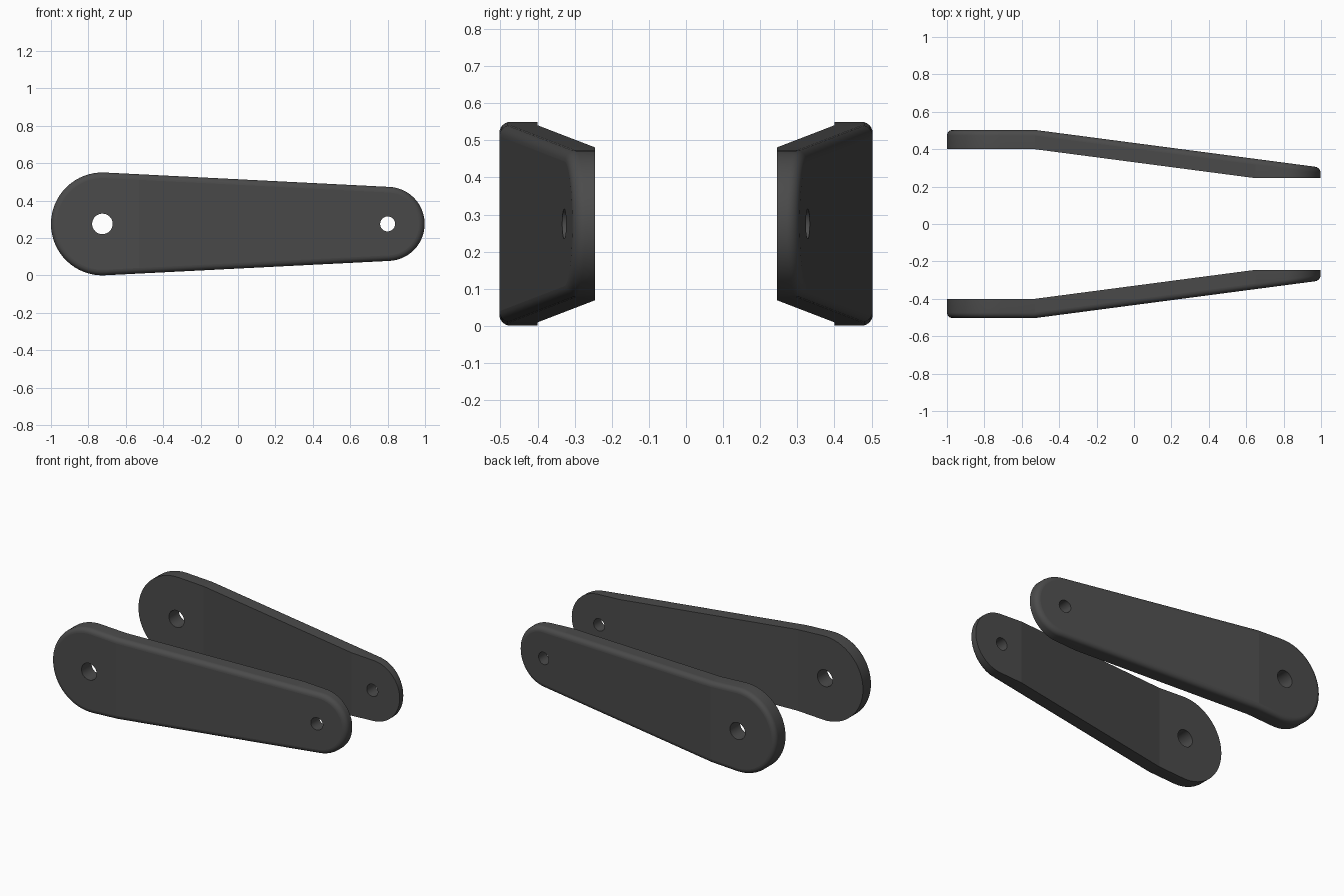
import bpy, bmesh, math

if "Cube" in bpy.data.objects:
    bpy.data.objects.remove(bpy.data.objects["Cube"])

BIG = (-0.725, 0.275, 0.275)    # x, z, radius of the large end
SMALL = (0.8, 0.275, 0.198)     # x, z, radius of the small end
THICK, FILLET, STEPS, ARC = 0.1, 0.03, 6, 32
BEND_A, BEND_B = -0.53, 0.65
SLOPE = (0.4 - 0.245) / (BEND_B - BEND_A)


def outline(inset):
    """Tapered rounded outline: two arcs joined by tangent lines."""
    th = math.acos((BIG[2] - SMALL[2]) / (SMALL[0] - BIG[0]))
    pts = []
    for (cx, cz, r), a0, a1 in ((SMALL, -th, th), (BIG, th, 2 * math.pi - th)):
        for i in range(ARC + 1):
            a = a0 + (a1 - a0) * i / ARC
            pts.append((cx + (r - inset) * math.cos(a), cz + (r - inset) * math.sin(a)))
    return pts


def inner_y(x):
    return 0.4 - SLOPE * (min(max(x, BEND_A), BEND_B) - BEND_A)


def outer_y(x):
    return 0.503 - SLOPE * max(x - BEND_A, 0)


# Flat slab with a rounded outer rim
bm = bmesh.new()
levels = [(0, 0)]
for k in range(STEPS + 1):
    a = math.pi / 2 * k / STEPS
    levels.append((FILLET * (1 - math.cos(a)), THICK - FILLET * (1 - math.sin(a))))
rings = [[bm.verts.new((x, y, z)) for x, z in outline(ins)] for ins, y in levels]
n = len(rings[0])
for r0, r1 in zip(rings, rings[1:]):
    for i in range(n):
        j = (i + 1) % n
        bm.faces.new((r0[i], r0[j], r1[j], r1[i]))
bm.faces.new(rings[0])
bm.faces.new(rings[-1])
# Bend lines
for x in (BEND_A, BEND_B):
    bmesh.ops.bisect_plane(bm, geom=bm.verts[:] + bm.edges[:] + bm.faces[:],
                           plane_co=(x, 0, 0), plane_no=(1, 0, 0))
bmesh.ops.recalc_face_normals(bm, faces=bm.faces[:])
mesh = bpy.data.meshes.new("side_plates")
bm.to_mesh(mesh)
bm.free()
plate = bpy.data.objects.new("side_plates", mesh)
bpy.context.collection.objects.link(plate)

# Pivot holes
for (cx, cz, _), r in ((BIG, 0.055), (SMALL, 0.04)):
    bpy.ops.mesh.primitive_cylinder_add(vertices=32, radius=r, depth=1,
                                        location=(cx, 0, cz), rotation=(math.pi / 2, 0, 0))
    cutter = bpy.context.object
    cutter.name = "hole_cutter"
    cutter.hide_render = True
    mod = plate.modifiers.new("hole", 'BOOLEAN')
    mod.operation, mod.solver, mod.object = 'DIFFERENCE', 'EXACT', cutter
    bpy.context.view_layer.objects.active = plate
    bpy.ops.object.modifier_apply(modifier=mod.name)
    bpy.data.objects.remove(cutter)

# Bend the slab into its angled shape
for v in plate.data.vertices:
    x, y, _ = v.co
    v.co.y = inner_y(x) if y < 0.01 else outer_y(x) - (THICK - y)

# Smooth rim and holes, flat plate faces
bpy.ops.object.select_all(action='DESELECT')
plate.select_set(True)
bpy.context.view_layer.objects.active = plate
bpy.ops.object.shade_smooth_by_angle(angle=math.radians(35))
for p in plate.data.polygons:
    if p.area > 0.02:
        p.use_smooth = False

# Opposite plate
mirror = plate.modifiers.new("opposite", 'MIRROR')
mirror.use_axis = (False, True, False)
mirror.use_mirror_merge = False

mat = bpy.data.materials.new("dark_grey")
mat.diffuse_color = (0.07, 0.07, 0.07, 1)
mat.use_nodes = True
mat.node_tree.nodes["Principled BSDF"].inputs["Base Color"].default_value = mat.diffuse_color
plate.data.materials.clear()
plate.data.materials.append(mat)
